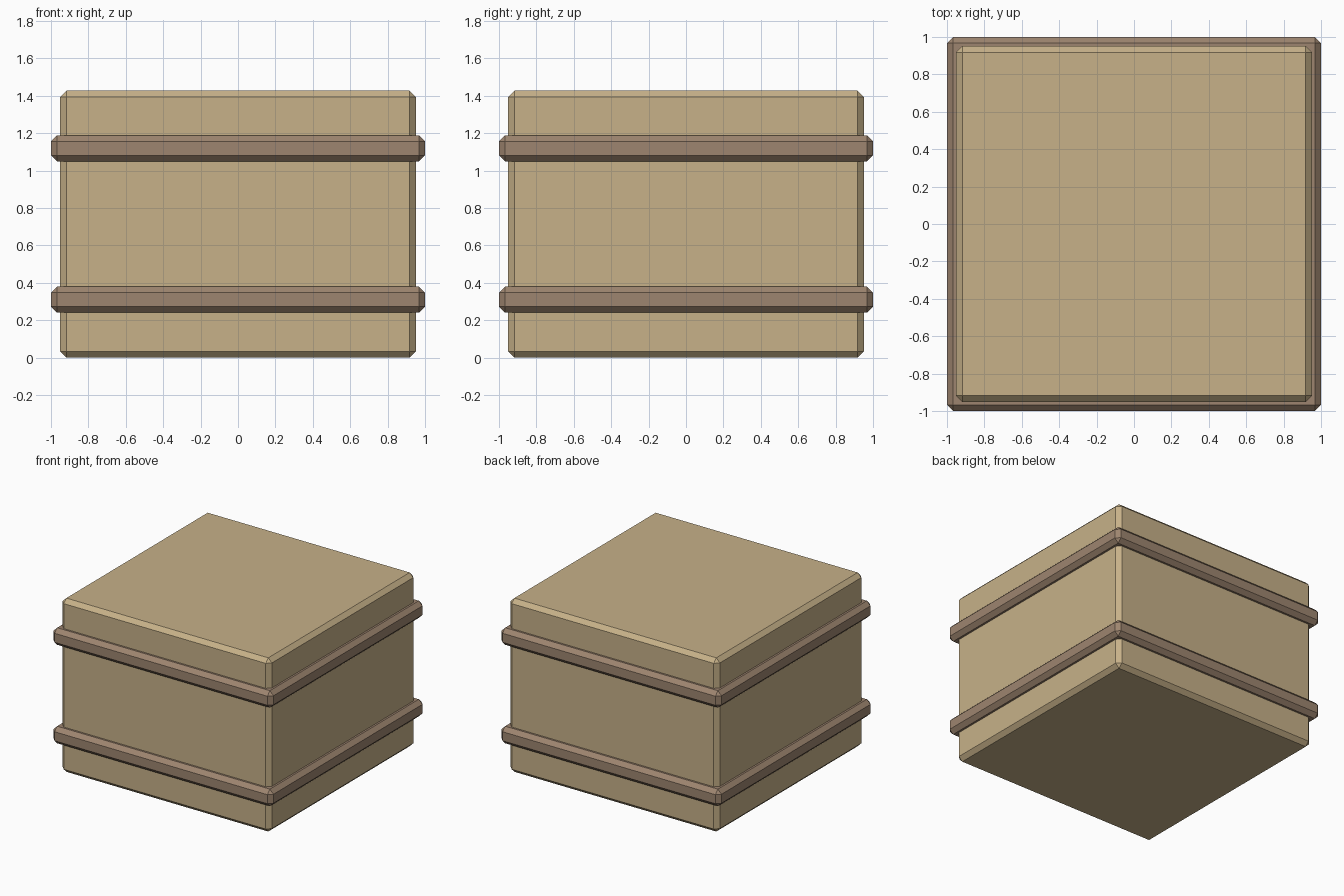
import bpy
import bmesh

if "Cube" in bpy.data.objects:
    bpy.data.objects.remove(bpy.data.objects["Cube"])


def material(name, color):
    mat = bpy.data.materials.new(name)
    mat.diffuse_color = (*color, 1)
    mat.use_nodes = True
    mat.node_tree.nodes["Principled BSDF"].inputs["Base Color"].default_value = mat.diffuse_color
    return mat


def chamfered_box(name, width, z0, z1, chamfer, mat):
    bm = bmesh.new()
    bmesh.ops.create_cube(bm, size=1)
    for v in bm.verts:
        v.co.x *= width
        v.co.y *= width
        v.co.z = z1 if v.co.z > 0 else z0
    bmesh.ops.bevel(bm, geom=bm.edges[:], offset=chamfer, offset_type='OFFSET',
                    segments=1, affect='EDGES', profile=0.5)
    mesh = bpy.data.meshes.new(name)
    bm.to_mesh(mesh)
    bm.free()
    mesh.materials.append(mat)
    obj = bpy.data.objects.new(name, mesh)
    bpy.context.collection.objects.link(obj)
    return obj


tan = material("tan", (0.57, 0.44, 0.25))
brown = material("brown", (0.34, 0.235, 0.16))

# Main block
chamfered_box("crate_body", 1.902, 0, 1.427, 0.033, tan)

# Two raised straps around the block
for name, z in (("lower_band", 0.31), ("upper_band", 1.119)):
    chamfered_box(name, 2.0, z - 0.07, z + 0.07, 0.033, brown)
